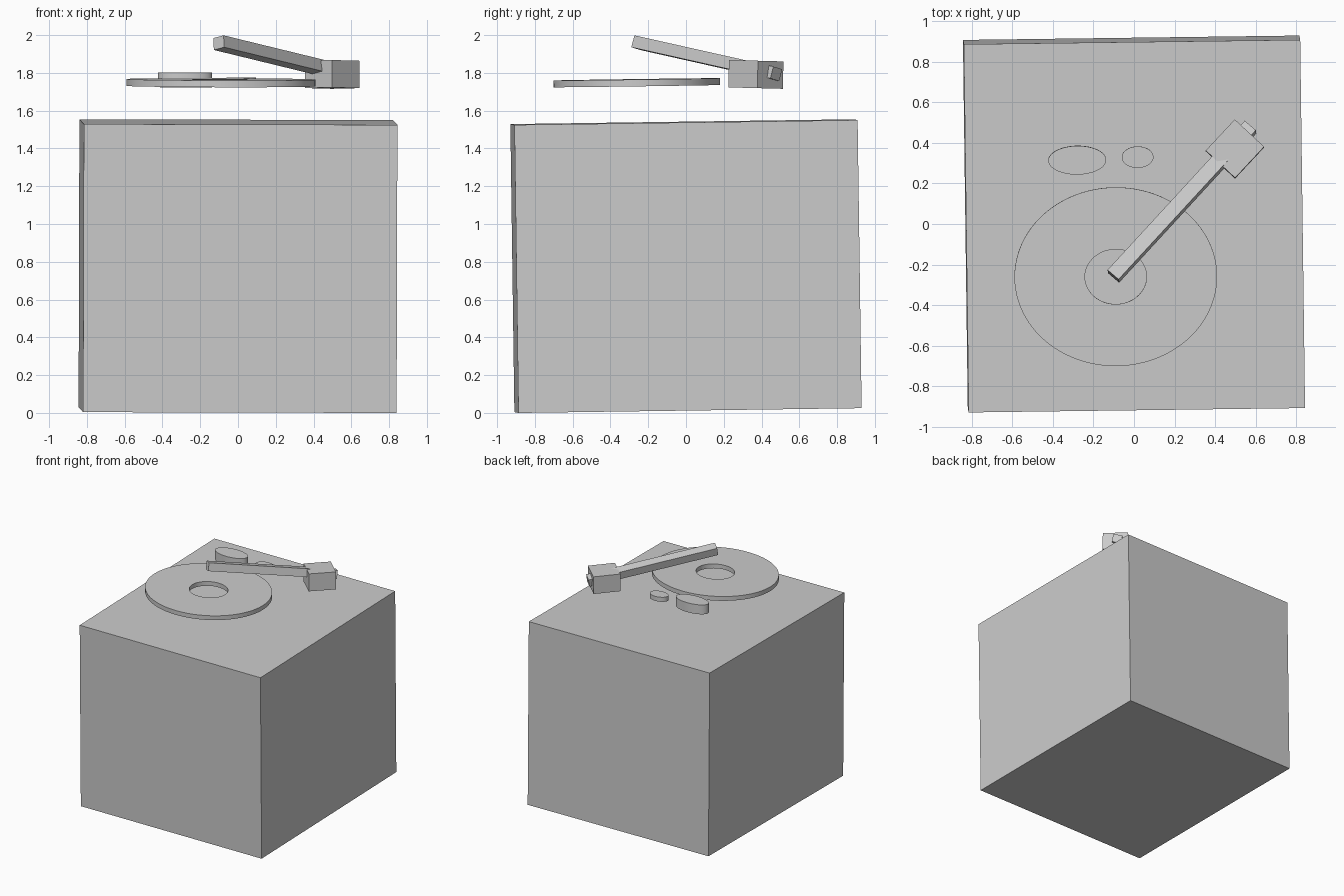
import bpy, bmesh
from math import radians, cos, sin, tau
from mathutils import Matrix, Vector, Euler

if "Cube" in bpy.data.objects:
    bpy.data.objects.remove(bpy.data.objects["Cube"])

# the whole deck leans very slightly
TILT = Euler((radians(0.8), radians(0.15), radians(0.75))).to_matrix().to_4x4()


def finish(name, bm, matrix, smooth=False):
    bmesh.ops.recalc_face_normals(bm, faces=bm.faces)
    mesh = bpy.data.meshes.new(name)
    bm.to_mesh(mesh)
    bm.free()
    ob = bpy.data.objects.new(name, mesh)
    bpy.context.collection.objects.link(ob)
    ob.matrix_world = matrix
    if smooth:
        bpy.context.view_layer.objects.active = ob
        ob.select_set(True)
        bpy.ops.object.shade_smooth_by_angle()
        ob.select_set(False)
    return ob


def box(name, size, matrix):
    bm = bmesh.new()
    bmesh.ops.create_cube(bm, size=1)
    bmesh.ops.scale(bm, vec=size, verts=bm.verts)
    return finish(name, bm, matrix)


def knob(name, centre, rx, ry, height):
    bm = bmesh.new()
    bmesh.ops.create_cone(bm, cap_ends=True, segments=64, radius1=1, radius2=1, depth=1)
    bmesh.ops.scale(bm, vec=(rx, ry, height), verts=bm.verts)
    return finish(name, bm, Matrix.Translation(centre) @ TILT, True)


def ring(name, centre, outer, inner, height, n=96):
    bm = bmesh.new()
    h = height / 2
    profile = [(outer, -h), (outer, h), (inner, h), (inner, -h)]
    loops = [[bm.verts.new((r[0] * cos(tau * i / n), r[1] * sin(tau * i / n), z))
              for i in range(n)] for r, z in profile]
    for k in range(4):
        a, b = loops[k], loops[(k + 1) % 4]
        for i in range(n):
            j = (i + 1) % n
            bm.faces.new((a[i], a[j], b[j], b[i]))
    return finish(name, bm, Matrix.Translation(centre) @ TILT, True)


# cabinet
box("cabinet", (1.66, 1.817, 1.525), Matrix.Translation((0, 0, 0.777)) @ TILT)

# platter with centre hole, and two oval controls
ring("platter", (-0.09, -0.26, 1.748), (0.5, 0.441), (0.152, 0.135), 0.036)
knob("large_knob", (-0.28, 0.315, 1.763), 0.143, 0.071, 0.078)
knob("small_knob", (0.018, 0.33, 1.756), 0.078, 0.053, 0.038)

# pivot block
box("pivot_block", (0.21, 0.198, 0.145),
    Matrix.Translation((0.498, 0.37, 1.792))
    @ Matrix.Rotation(radians(-1.5), 4, 'X') @ Matrix.Rotation(radians(47), 4, 'Z'))

# tone arm: a slightly rolled beam running through the pivot block
tip, end = Vector((-0.102, -0.258, 1.96)), Vector((0.575, 0.478, 1.795))
axis = (end - tip).normalized()
side = Vector((0.055, -0.048, 0.015))
side = (side - axis * side.dot(axis)).normalized()
up = side.cross(axis)
frame = Matrix((side, axis, up)).transposed().to_4x4()
box("tone_arm", (0.073, (end - tip).length, 0.065),
    Matrix.Translation((tip + end) / 2) @ frame)
